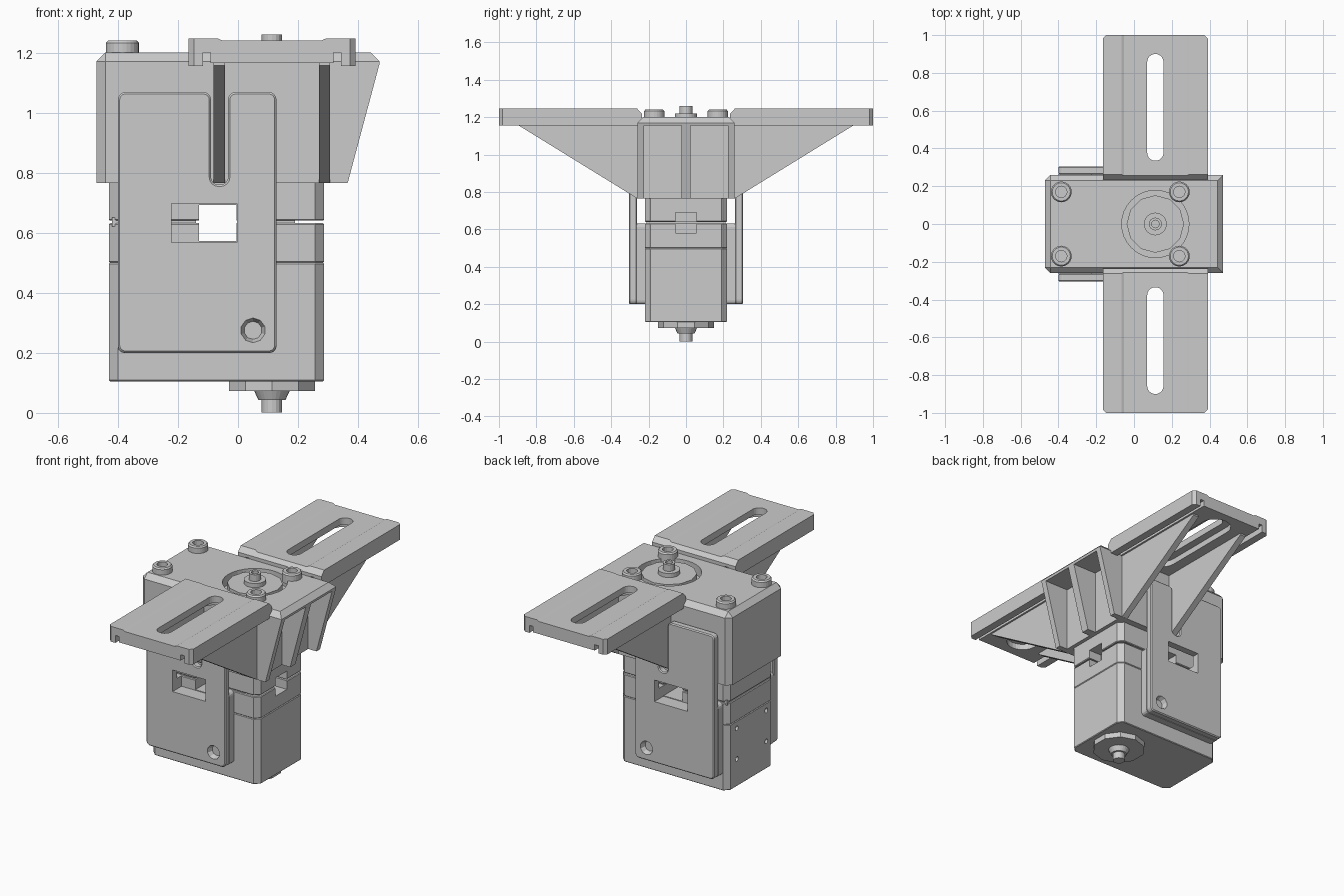
import bpy, bmesh, math
from mathutils import Matrix, Vector

cube = bpy.data.objects.get("Cube")
if cube:
    bpy.data.objects.remove(cube, do_unlink=True)

grey = bpy.data.materials.new("machine_grey")
grey.use_nodes = True
colour = (0.6, 0.6, 0.6, 1)
grey.diffuse_color = colour
grey.node_tree.nodes["Principled BSDF"].inputs["Base Color"].default_value = colour

AXIS = {"x": 0, "y": 1, "z": 2}
AXLE_X = 0.113


def finish(name, bm):
    bmesh.ops.recalc_face_normals(bm, faces=bm.faces)
    mesh = bpy.data.meshes.new(name)
    bm.to_mesh(mesh)
    bm.free()
    mesh.materials.append(grey)
    obj = bpy.data.objects.new(name, mesh)
    bpy.context.collection.objects.link(obj)
    return obj


def prism(name, outline, axis, a, b, corner=0, seg=1, rim=0):
    """Extrude an outline along an axis, optionally bevelling corners and rims."""
    k = AXIS[axis]

    def place(p, t):
        v = list(p)
        v.insert(k, t)
        return v

    bm = bmesh.new()
    base = bm.faces.new([bm.verts.new(place(p, a)) for p in outline])
    out = bmesh.ops.extrude_face_region(bm, geom=[base])
    moved = [g for g in out["geom"] if isinstance(g, bmesh.types.BMVert)]
    bmesh.ops.translate(bm, verts=moved, vec=place((0, 0), b - a))
    bmesh.ops.recalc_face_normals(bm, faces=bm.faces)
    for width, along in ((corner, True), (rim, False)):
        if width:
            edges = [e for e in bm.edges
                     if (abs(e.verts[0].co[k] - e.verts[1].co[k]) > 1e-5) == along]
            bmesh.ops.bevel(bm, geom=edges, offset=width, segments=seg if along else 1,
                            profile=0.5, affect="EDGES")
    return finish(name, bm)


def box(name, x, y, z, **kw):
    return prism(name, [(x[0], y[0]), (x[1], y[0]), (x[1], y[1]), (x[0], y[1])],
                 "z", z[0], z[1], **kw)


def cyl(name, centre, axis, a, b, r1, r2=None, sides=24):
    """Cylinder or cone between two positions on an axis."""
    bm = bmesh.new()
    bmesh.ops.create_cone(bm, cap_ends=True, segments=sides, radius1=r1,
                          radius2=r1 if r2 is None else r2, depth=abs(b - a))
    c = list(centre)
    c.insert(AXIS[axis], (a + b) / 2)
    way = Vector((0, 0, 0))
    way[AXIS[axis]] = b - a
    turn = way.to_track_quat("Z", "Y").to_matrix().to_4x4()
    bm.transform(Matrix.Translation(c) @ turn)
    return finish(name, bm)


def cut(obj, *cutters):
    """Subtract the cutters, bake the result and remove them."""
    for c in cutters:
        mod = obj.modifiers.new("cut", "BOOLEAN")
        mod.operation = "DIFFERENCE"
        mod.solver = "EXACT"
        mod.object = c
    bpy.context.view_layer.update()
    graph = bpy.context.evaluated_depsgraph_get()
    mesh = bpy.data.meshes.new_from_object(obj.evaluated_get(graph))
    obj.modifiers.clear()
    obj.data = mesh
    for c in cutters:
        bpy.data.objects.remove(c, do_unlink=True)


def mirror_y(obj, name):
    copy = obj.copy()
    copy.data = obj.data.copy()
    copy.data.transform(Matrix.Scale(-1, 4, (0, 1, 0)))
    copy.data.flip_normals()
    copy.name = name
    bpy.context.collection.objects.link(copy)


def slot(name, x, y, half, z):
    """Long hole with round ends running along y."""
    return box(name, (x - half, x + half), y, z, corner=half * 0.98, seg=6)


# Motor housing in three stacked sections
X, Y = (-0.43, 0.287), (-0.22, 0.22)
for name, z in (("housing_base", (0.105, 0.5)), ("housing_middle", (0.5, 0.632)),
                ("housing_upper", (0.64, 1.1))):
    part = box(name, X, Y, z, corner=0.03, rim=0.004)
    cutters = []
    if name == "housing_base":
        cutters += [cyl("c", (y, h), "x", -0.5, -0.39, 0.014, sides=12)
                    for y in (-0.15, 0.13) for h in (0.27, 0.455)]
        cutters += [cyl("c", (x, y), "z", 0.05, 0.125, 0.024, sides=12)
                    for x in (-0.385, 0.24) for y in (-0.17, 0.17)]
        cutters.append(cyl("c", (-0.12, 0), "z", 0.05, 0.125, 0.012, sides=12))
    else:
        cutters.append(box("c", (-0.13, -0.005), (-0.5, 0.5), (0.572, 0.692)))
        cutters.append(box("c", (0.2, 0.5), (-0.055, 0.055), (0.58, 0.69)))
    cut(part, *cutters)
box("housing_seam", (-0.42, -0.14), (-0.21, 0.21), (0.62, 0.65))
box("housing_seam_end", (0.0, 0.19), (-0.21, 0.21), (0.62, 0.65))

# Upper bracket with a ribbed, sloping end
profile = [(-0.472, 0.765), (0.365, 0.765), (0.472, 1.165), (0.472, 1.2), (-0.472, 1.2)]
bracket = prism("bracket", profile, "y", -0.26, 0.26)
bm = bmesh.new()
bm.from_mesh(bracket.data)
edges = [e for e in bm.edges if max(v.co.z for v in e.verts) > 1.19
         and not (min(v.co.z for v in e.verts) > 1.1 and max(v.co.z for v in e.verts)
                  - min(v.co.z for v in e.verts) > 0.01)]
bmesh.ops.bevel(bm, geom=edges, offset=0.03, segments=1, profile=0.5, affect="EDGES")
bm.to_mesh(bracket.data)
bm.free()
cut(bracket,
    box("c", (0.31, 0.6), (0.025, 0.225), (0.7, 1.155)),
    box("c", (0.31, 0.6), (-0.225, -0.025), (0.7, 1.155)),
    cyl("c", (AXLE_X, 0), "z", 1.14, 1.3, 0.178, sides=32))

# Screw collars on the bracket top
for x in (-0.385, 0.24):
    for y in (-0.17, 0.17):
        collar = cyl("collar", (x, y), "z", 1.18, 1.232, 0.055)
        cap = cyl("collar_rim", (x, y), "z", 1.232, 1.24, 0.055, 0.048)
        for part in (collar, cap):
            cut(part, cyl("c", (x, y), "z", 1.205, 1.3, 0.03, sides=16))

# Output horns, hubs and axles above and below
cyl("upper_horn", (AXLE_X, 0), "z", 1.13, 1.195, 0.152, sides=12)
cyl("upper_hub", (AXLE_X, 0), "z", 1.19, 1.22, 0.06)
axle = cyl("upper_axle", (AXLE_X, 0), "z", 1.2, 1.26, 0.034, sides=16)
cut(axle, cyl("c", (AXLE_X, 0), "z", 1.24, 1.3, 0.02, sides=12))
cyl("lower_horn", (AXLE_X, 0), "z", 0.073, 0.11, 0.15, sides=10)
cyl("lower_hub", (AXLE_X, 0), "z", 0.043, 0.075, 0.045, 0.06)
axle = cyl("lower_axle", (AXLE_X, 0), "z", 0.002, 0.05, 0.034, sides=16)
cut(axle, cyl("c", (AXLE_X, 0), "z", -0.05, 0.02, 0.02, sides=12))

# Side plates with a gusset notch, window and countersunk screws
L, R, B, T = -0.4, 0.128, 0.2, 1.068
outline = [(L, B), (R, B), (R, T), (-0.033, T), (-0.033, 0.76), (-0.09, 0.76), (-0.09, T), (L, T)]
plate = prism("rear_side_plate", outline, "y", 0.262, 0.305, corner=0.025, seg=4, rim=0.006)
pad = prism("rear_plate_pad", [(L, B), (R, B), (R, 0.632), (L, 0.632)], "y", 0.215, 0.264,
            corner=0.02, seg=3)
for part in (plate, pad):
    cut(part, box("c", (-0.222, -0.003), (0.1, 0.4), (0.568, 0.698)))
spots = [(x, z) for x in (-0.323, 0.05) for z in (0.275, 0.462, 0.805, 0.992)]
cut(plate, *[cyl("c", p, "y", 0.275, 0.307, 0.03, 0.042, sides=10) for p in spots])
cut(plate, *[cyl("c", p, "y", 0.255, 0.29, 0.02, sides=10) for p in spots])
mirror_y(plate, "front_side_plate")
mirror_y(pad, "front_plate_pad")

# Mounting wings: grooved deck with a long slot
half = [(-0.278, 1.155), (-0.278, 1.247), (-0.18, 1.247), (-0.165, 1.24)]
deck_profile = [(AXLE_X + x, z) for x, z in half]
deck_profile += [(AXLE_X - x, z) for x, z in reversed(half)]
deck_profile += [(AXLE_X + x, z) for x, z in
                 ((0.23, 1.155), (0.23, 1.2), (0.205, 1.2), (0.205, 1.165),
                  (-0.205, 1.165), (-0.205, 1.2), (-0.23, 1.2), (-0.23, 1.155))]
deck = prism("rear_wing_deck", deck_profile, "y", 0.235, 1.0)
corners = [prism("c", [(AXLE_X + s * 0.25, 1.01), (AXLE_X + s * 0.3, 1.01),
                       (AXLE_X + s * 0.3, 0.96)], "z", 1.1, 1.3) for s in (-1, 1)]
cut(deck, slot("c", AXLE_X, (0.335, 0.9), 0.043, (1.1, 1.3)),
    slot("c", AXLE_X, (0.29, 0.945), 0.09, (1.1, 1.2)),
    prism("c", [(0.2, 1.18), (0.265, 1.25), (0.2, 1.25)], "x", -0.4, 0.6), *corners)
mirror_y(deck, "front_wing_deck")

# Triangular gussets under the wings
for side, x in (("right", -0.062), ("left", 0.288)):
    gusset = prism("rear_%s_gusset" % side, [(0.25, 0.766), (0.262, 0.766), (0.895, 1.156),
                                             (0.895, 1.17), (0.25, 1.17)],
                   "x", x - 0.019, x + 0.019)
    mirror_y(gusset, "front_%s_gusset" % side)
